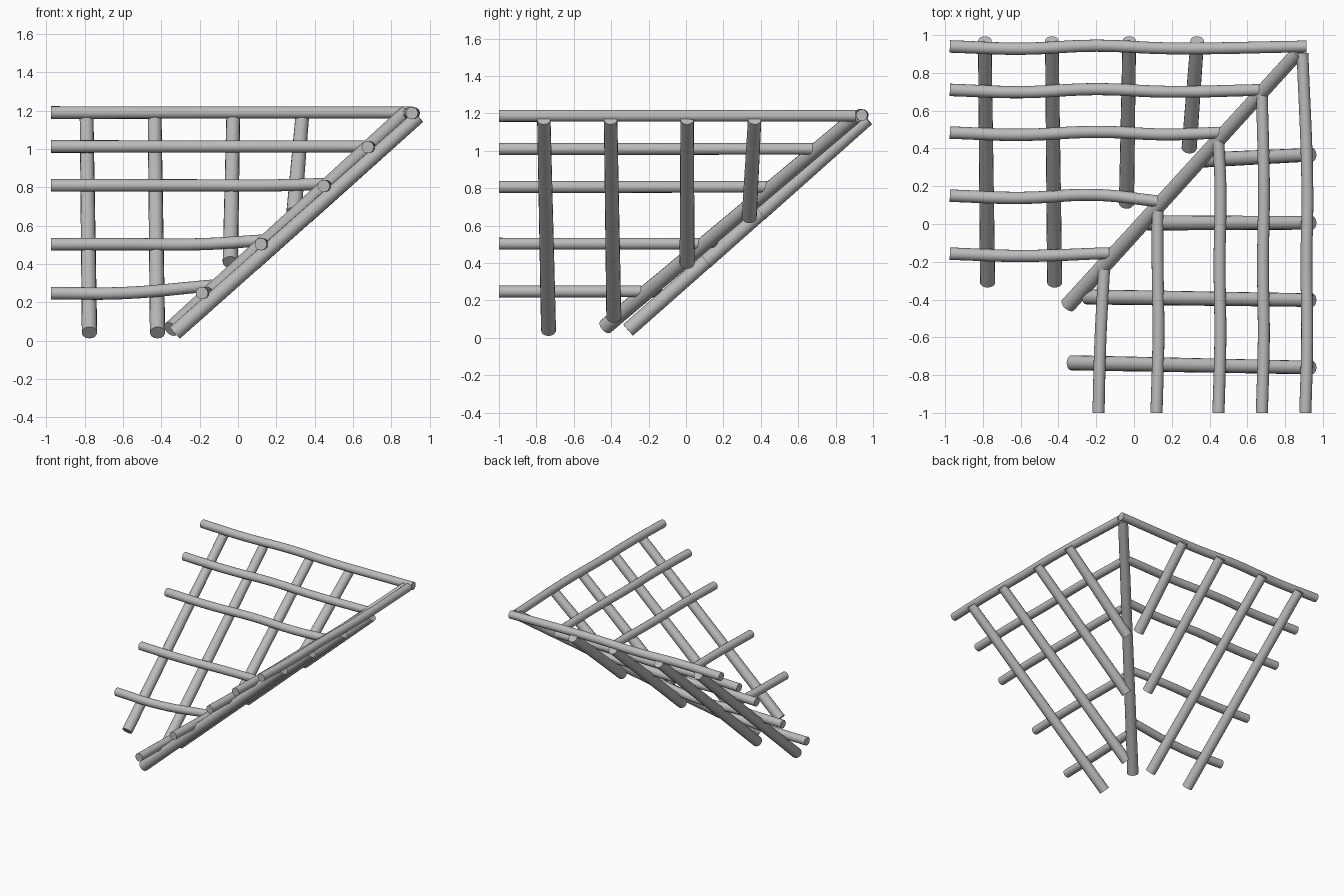
import bpy
from math import radians

cube = bpy.data.objects.get("Cube")
if cube:
    bpy.data.objects.remove(cube, do_unlink=True)

GREY = (0.5, 0.5, 0.5, 1)
mat = bpy.data.materials.new("plain grey")
mat.use_nodes = True
mat.diffuse_color = GREY
mat.node_tree.nodes["Principled BSDF"].inputs["Base Color"].default_value = GREY


def pole(name, points, r_start, r_end):
    """Round capped pole swept along a gently bent path."""
    curve = bpy.data.curves.new(name, "CURVE")
    curve.dimensions = "3D"
    curve.bevel_depth = 1
    curve.bevel_resolution = 6
    curve.resolution_u = 6
    curve.use_fill_caps = True
    spline = curve.splines.new("BEZIER")
    spline.bezier_points.add(len(points) - 1)
    for i, (p, co) in enumerate(zip(spline.bezier_points, points)):
        p.co = co
        p.radius = r_start + (r_end - r_start) * i / (len(points) - 1)
        p.handle_left_type = p.handle_right_type = "AUTO"
    obj = bpy.data.objects.new(name, curve)
    bpy.context.collection.objects.link(obj)
    bpy.ops.object.select_all(action="DESELECT")
    obj.select_set(True)
    bpy.context.view_layer.objects.active = obj
    bpy.ops.object.convert(target="MESH")
    obj = bpy.context.object
    obj.data.materials.clear()
    obj.data.materials.append(mat)
    bpy.ops.object.shade_smooth_by_angle(angle=radians(40))


# Hip pole along the corner
pole("hip_rafter", [(0.87, 0.91, 1.185), (-0.35, -0.43, 0.06)], 0.037, 0.042)

# Back slope rafters: x at top, x at foot, y at foot
for i, (x0, x1, y1) in enumerate([(-0.79, -0.775, -0.31), (-0.435, -0.42, -0.31),
                                  (-0.025, -0.04, 0.108), (0.335, 0.292, 0.4)]):
    foot = 1.168 - (0.97 - y1) * 0.88
    pole(f"back_rafter_{i + 1}", [(x0, 0.97, 1.168), (x1, y1, foot)], 0.036, 0.04)

# Left slope rafters: y at top, y at foot, x at foot
for i, (y0, y1, x1) in enumerate([(-0.76, -0.735, -0.33), (-0.403, -0.386, -0.25),
                                  (0.006, 0.006, 0.075), (0.367, 0.338, 0.35)]):
    foot = 1.168 - (0.942 - x1) * 0.887
    pole(f"left_rafter_{i + 1}", [(0.942, y0, 1.168), (x1, y1, foot)], 0.036, 0.04)

# Back slope battens: end x, y, height, shift in y and z at the hip end
for i, (x1, y, z, dy, dz) in enumerate([(0.913, 0.94, 1.19, 0, 0), (0.68, 0.71, 1.013, 0, 0),
                                        (0.46, 0.484, 0.81, 0, 0.008), (0.13, 0.15, 0.503, -0.03, 0.02),
                                        (-0.13, -0.157, 0.248, 0.003, 0.04)]):
    path = [(-0.975, y, z), (-0.6, y - 0.012, z)]
    if x1 > 0:
        path.append((-0.2, y + 0.004, z))
    if x1 > 0.4:
        path.append((0.18, y - 0.01, z))
    path.append((x1, y + dy, z + dz))
    pole(f"back_batten_{i + 1}", path, 0.033, 0.031)

# Left slope battens: end y, x, height, shift in x at the hip end
for i, (y1, x, z, dx) in enumerate([(0.905, 0.907, 1.187, -0.015), (0.69, 0.677, 1.01, 0),
                                    (0.44, 0.447, 0.807, 0), (0.07, 0.119, 0.503, 0.006),
                                    (-0.24, -0.188, 0.248, 0.03)]):
    path = [(x, -1, z), (x + 0.01, -0.62, z)]
    if y1 > 0:
        path.append((x + 0.006, -0.2, z))
    if y1 > 0.4:
        path.append((x + 0.011, 0.18, z))
    path.append((x + dx, y1, z))
    pole(f"left_batten_{i + 1}", path, 0.032, 0.031)
